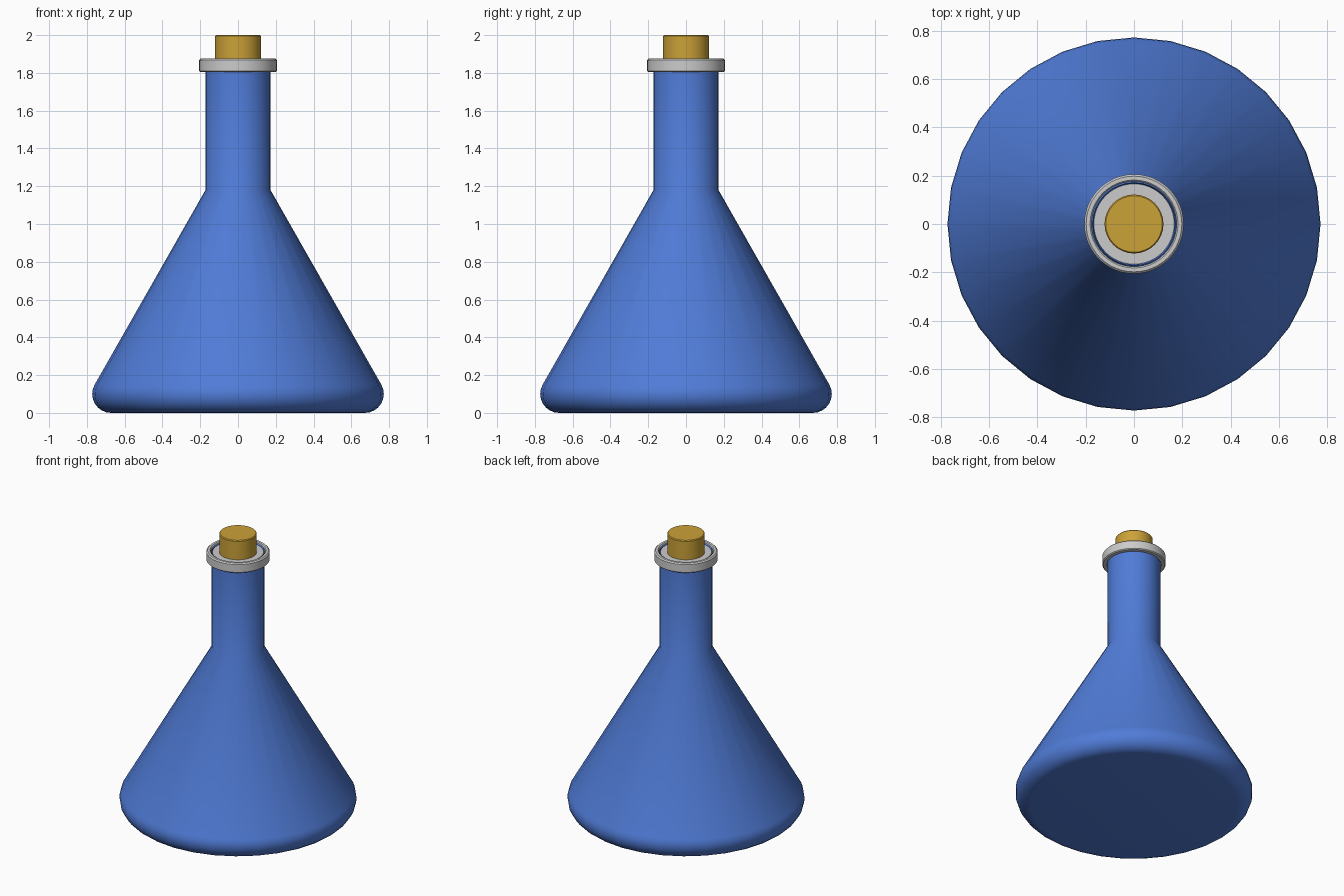
import bpy, bmesh, math

if "Cube" in bpy.data.objects:
    bpy.data.objects.remove(bpy.data.objects["Cube"])


def material(name, color):
    m = bpy.data.materials.new(name)
    m.diffuse_color = (*color, 1)
    m.use_nodes = True
    m.node_tree.nodes["Principled BSDF"].inputs["Base Color"].default_value = m.diffuse_color
    return m


def lathe(name, profile, sides=32, mat=None, closed=False, angle=30):
    """Spin (radius, z) points round z; radius 0 becomes a pole."""
    bm = bmesh.new()
    rings = []
    for r, z in profile:
        if r == 0:
            rings.append([bm.verts.new((0, 0, z))] * sides)
        else:
            rings.append([bm.verts.new((r * math.cos(2 * math.pi * i / sides),
                                        r * math.sin(2 * math.pi * i / sides), z))
                          for i in range(sides)])
    pairs = list(zip(rings, rings[1:]))
    if closed:
        pairs.append((rings[-1], rings[0]))
    for a, b in pairs:
        for i in range(sides):
            j = (i + 1) % sides
            bm.faces.new(list(dict.fromkeys((a[i], a[j], b[j], b[i]))))
    bmesh.ops.recalc_face_normals(bm, faces=bm.faces)
    me = bpy.data.meshes.new(name)
    bm.to_mesh(me)
    bm.free()
    ob = bpy.data.objects.new(name, me)
    bpy.context.collection.objects.link(ob)
    if mat:
        me.materials.append(mat)
    bpy.ops.object.select_all(action='DESELECT')
    ob.select_set(True)
    bpy.context.view_layer.objects.active = ob
    bpy.ops.object.shade_smooth_by_angle(angle=math.radians(angle))
    return ob


blue = material("blue_glass", (0.08, 0.2, 0.68))
cork = material("cork", (0.6, 0.36, 0.04))

# Flask body: flat base, rounded heel, cone, neck and thin rim
heel = [(0.672 + 0.1 * math.cos(a), 0.1 + 0.1 * math.sin(a))
        for a in (math.radians(-90 + 119.3 * k / 8) for k in range(9))]
lathe("flask_body", [(0, 0)] + heel + [(0.172, 1.18), (0.172, 1.868),
                                       (0.165, 1.855), (0.165, 1.82), (0, 1.82)], mat=blue)

# Grey lip collar with softened edges
lathe("lip_ring", [(0.176, 1.805), (0.2, 1.805), (0.206, 1.811), (0.206, 1.867),
                   (0.198, 1.875), (0.182, 1.875), (0.176, 1.869)], sides=48, closed=True)

# Grey inner seat around the stopper
lathe("inner_seat", [(0.11, 1.83), (0.166, 1.83), (0.166, 1.862), (0.11, 1.862)],
      sides=48, closed=True)

# Stopper
lathe("stopper", [(0, 1.83), (0.122, 1.83), (0.122, 1.994), (0.117, 2.0), (0, 2.0)], mat=cork)
